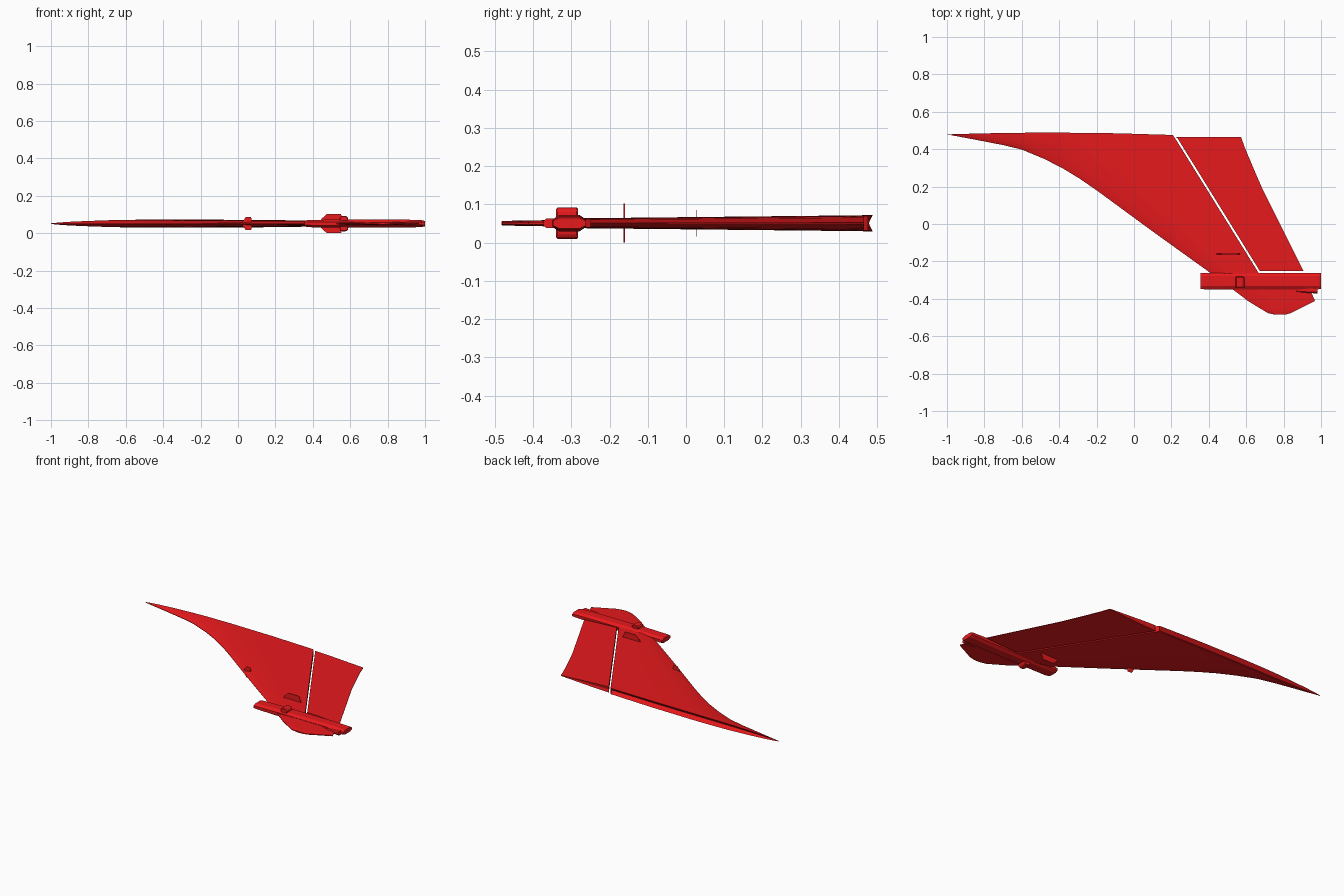
import bpy, bmesh, math
from mathutils import Vector

if "Cube" in bpy.data.objects:
    bpy.data.objects.remove(bpy.data.objects["Cube"])

ZC = 0.051  # mid-plane height of the fin lying flat

red = bpy.data.materials.new("red_paint")
red.diffuse_color = (0.8, 0.01, 0.012, 1)
red.use_nodes = True
red.node_tree.nodes["Principled BSDF"].inputs["Base Color"].default_value = red.diffuse_color


def finish(name, bm, smooth=None):
    bmesh.ops.remove_doubles(bm, verts=bm.verts, dist=1e-6)
    bmesh.ops.recalc_face_normals(bm, faces=bm.faces)
    me = bpy.data.meshes.new(name)
    bm.to_mesh(me)
    bm.free()
    me.materials.append(red)
    ob = bpy.data.objects.new(name, me)
    bpy.context.collection.objects.link(ob)
    if smooth:
        bpy.ops.object.select_all(action='DESELECT')
        ob.select_set(True)
        bpy.context.view_layer.objects.active = ob
        bpy.ops.object.shade_smooth_by_angle(angle=math.radians(smooth))
    return ob


def panel(name, rows, profile, groove=0.0):
    """Lofted aerofoil panel. rows: (lead_xy, trail_xy, half thickness, edge bow);
    profile: (chord fraction, thickness factor); groove: V depth in the last row."""
    bm = bmesh.new()
    top, bot = [], []
    for lead, trail, half, bow in rows:
        a, b = Vector(lead), Vector(trail)
        pts = [(a.lerp(b, u), bow * 4 * u * (1 - u), t * half) for u, t in profile]
        top.append([bm.verts.new((p.x, p.y + w, ZC + t)) for p, w, t in pts])
        bot.append([bm.verts.new((p.x, p.y + w, ZC - t)) for p, w, t in pts])
    n = len(profile)
    for i in range(len(rows) - 1):
        for g in (top, bot):
            for j in range(n - 1):
                bm.faces.new((g[i][j], g[i][j + 1], g[i + 1][j + 1], g[i + 1][j]))
        for j in (0, n - 1):
            bm.faces.new((top[i][j], top[i + 1][j], bot[i + 1][j], bot[i][j]))
    for j in range(n - 1):
        bm.faces.new((top[0][j], top[0][j + 1], bot[0][j + 1], bot[0][j]))
    # root end, dished inward into a V
    mid = [bm.verts.new((v.co.x, v.co.y - groove * min(1, profile[j][1]), ZC))
           for j, v in enumerate(top[-1])]
    for g in (top, bot):
        for j in range(n - 1):
            bm.faces.new((g[-1][j], g[-1][j + 1], mid[j + 1], mid[j]))
    for j in (0, n - 1):
        bm.faces.new((top[-1][j], mid[j], bot[-1][j]))
    return finish(name, bm, 25)


def hinge(y):
    return 0.662 - (y + 0.255) * 0.62


# Fixed fin with curved leading edge fillet
edge = [(0.42, -0.27), (0.1, -0.04), (-0.2, 0.18), (-0.29, 0.242), (-0.38, 0.297),
        (-0.48, 0.348), (-0.6, 0.398), (-0.7, 0.422), (-0.85, 0.451), (-1.0, 0.479)]
rows = []
for x, y in edge:
    f = (y + 0.27) / 0.75
    rows.append(((x, y), (hinge(y), y), 0.013 + 0.008 * f, 0.0))
rows[-1] = ((-1.0, 0.479), (0.207, 0.476), 0.0215, 0.011)
panel("fin", rows, [(0, 0.08), (0.03, 0.25), (0.08, 0.45), (0.16, 0.65), (0.26, 0.85),
                    (0.36, 0.96), (0.5, 1.0), (0.75, 0.97), (1, 0.88)], 0.02)

# Rudder behind the hinge gap
back = [(0.905, -0.25), (0.69, 0.18), (0.64, 0.295), (0.592, 0.41), (0.572, 0.466)]
rows = []
for x, y in back:
    f = (y + 0.25) / 0.72
    rows.append(((hinge(y) + 0.013, y), (x, y), 0.0115 + 0.007 * f, 0.0))
panel("rudder", rows, [(0, 1), (0.3, 0.8), (0.65, 0.45), (1, 0.1)], 0.005)

# Thin rounded tip cap outboard of the pod
tip = [(0.745, 0.815, -0.483, 0.005), (0.715, 0.84, -0.476, 0.006),
       (0.68, 0.88, -0.455, 0.0065), (0.61, 0.968, -0.412, 0.007),
       (0.555, 0.95, -0.37, 0.008), (0.42, 0.95, -0.27, 0.01)]
panel("tip_cap", [((a, y), (b, y), h, 0.0) for a, b, y, h in tip],
      [(0, 0.3), (0.1, 0.7), (0.3, 1), (0.7, 0.9), (1, 0.4)])


def pod(name, stations, y, sides=8):
    """Chamfered tube along x. stations: (x, half width, half height)."""
    bm = bmesh.new()
    rings = []
    for x, w, h in stations:
        pts = [(1, .45), (.6, 1), (-.6, 1), (-1, .45), (-1, -.45), (-.6, -1), (.6, -1), (1, -.45)]
        rings.append([bm.verts.new((x, y + a * w, ZC + b * h)) for a, b in pts])
    for r, s in zip(rings, rings[1:]):
        for k in range(sides):
            bm.faces.new((r[k], r[(k + 1) % sides], s[(k + 1) % sides], s[k]))
    bm.faces.new(rings[0])
    bm.faces.new(rings[-1])
    return finish(name, bm)


pod("tip_pod", [(0.355, 0.042, 0.015), (0.375, 0.044, 0.019), (0.5, 0.044, 0.0215),
                (0.9, 0.044, 0.0215), (0.985, 0.044, 0.018), (1.0, 0.043, 0.014)], -0.305)
pod("side_fairing", [(0.83, 0.004, 0.004), (0.9, 0.012, 0.01), (0.98, 0.018, 0.013)], -0.354)


def plate(name, outline, y, thick):
    """Flat plate standing through the fin; outline is (x, height) of the upper half."""
    bm = bmesh.new()
    pts = outline + [(x, -z) for x, z in reversed(outline)]
    f = bm.faces.new([bm.verts.new((x, y - thick / 2, ZC + z)) for x, z in pts])
    ext = bmesh.ops.extrude_face_region(bm, geom=[f])
    for v in ext["geom"]:
        if isinstance(v, bmesh.types.BMVert):
            v.co.y += thick
    return finish(name, bm)


# Antenna blades and the lamp block on the pod, sticking out both sides
plate("large_blade", [(0.44, 0.012), (0.447, 0.026), (0.475, 0.051), (0.55, 0.051), (0.567, 0.012)],
      -0.161, 0.004)
plate("small_blade", [(0.025, 0.01), (0.042, 0.035), (0.07, 0.035), (0.075, 0.01)], 0.027, 0.002)
lamp = plate("lamp_block", [(0.542, 0.018), (0.545, 0.036), (0.552, 0.041),
                            (0.578, 0.041), (0.588, 0.034), (0.59, 0.018)], -0.311, 0.058)
bev = lamp.modifiers.new("soft_edges", 'BEVEL')
bev.width = 0.004
bev.segments = 1
